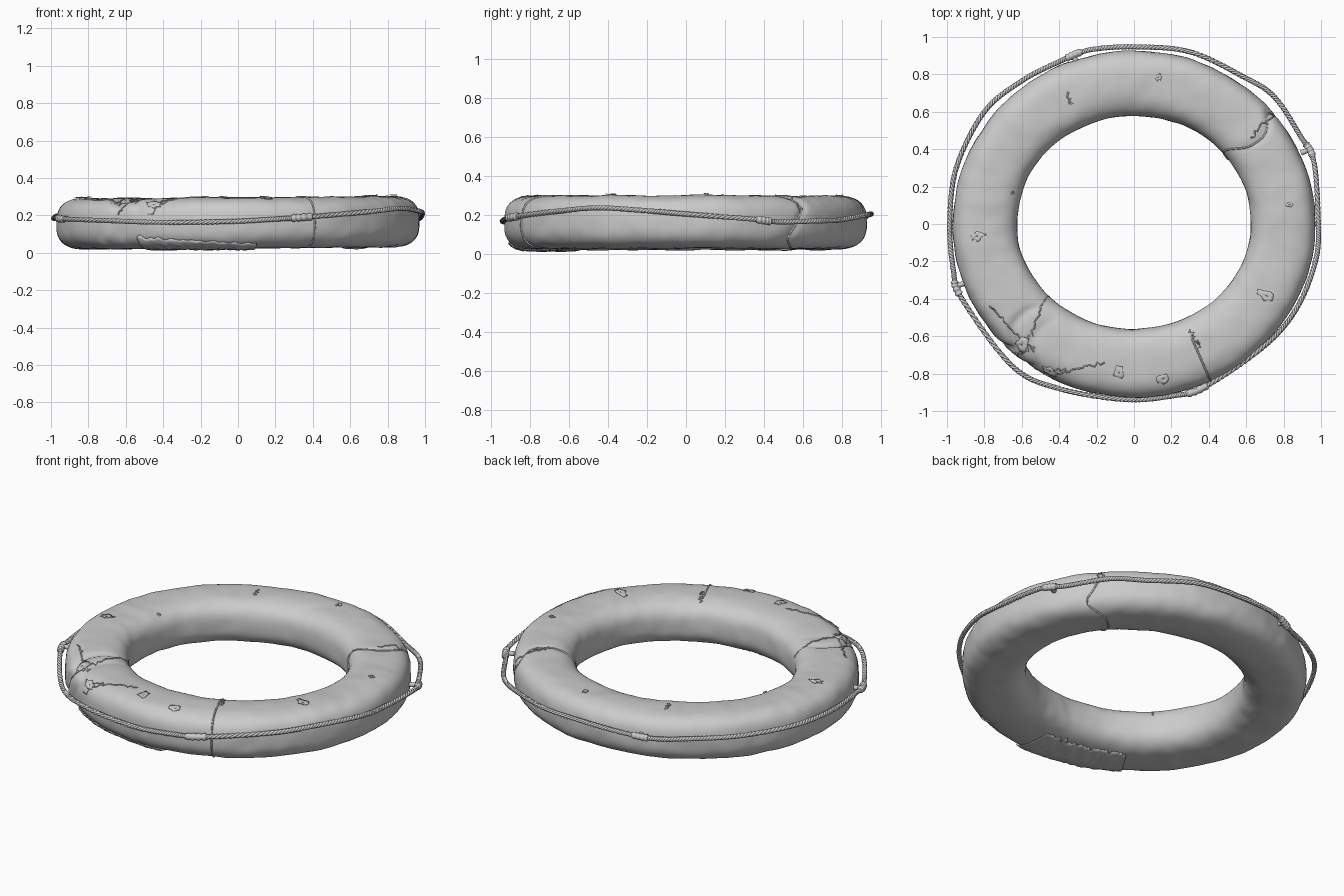
import bpy, bmesh, math, random
from mathutils import Vector, noise

if "Cube" in bpy.data.objects:
    bpy.data.objects.remove(bpy.data.objects["Cube"])

random.seed(4)
A_OUT, B_OUT, A_IN, B_IN = 0.97, 0.927, 0.625, 0.57
ZC, HH = 0.16, 0.136


def power(v, n):
    return math.copysign(abs(v) ** (2 / n), v)


def base(t, p):
    # t: angle round the ring, p: angle round the section (0 outer, pi/2 top)
    n = 3.1 if math.cos(p) > 0 else 2.6
    f = (power(math.cos(p), n) + 1) / 2
    x = (A_IN + (A_OUT - A_IN) * f) * math.cos(t)
    y = (B_IN + (B_OUT - B_IN) * f) * math.sin(t)
    return Vector((x, y + 0.008 * (1 - f), ZC + HH * power(math.sin(p), 2.8) + 0.006 * x))


def surf(t, p, off=0.0):
    # ring surface with soft lumps and pinched folds
    v = base(t, p)
    d = Vector((math.cos(p) * math.cos(t), math.cos(p) * math.sin(t), math.sin(p)))
    lump = 0.006 * noise.noise(v * 5) + 0.003 * noise.noise(v * 13)
    for deg, depth, w in ((38, 0.014, 0.02), (224, 0.022, 0.03), (233, 0.012, 0.03)):
        q = (t % math.tau) - math.radians(deg) - 0.05 * math.sin(3 * p)
        lump -= depth * math.exp(-(q / w) ** 2) * max(0, math.cos(p - 0.7))
    return v + d * (lump + off)


def locate(x, y):
    # ring angle and section angle of a spot on the top face
    t, f = math.atan2(y, x), 0.5
    for _ in range(5):
        a, b = A_IN + (A_OUT - A_IN) * f, B_IN + (B_OUT - B_IN) * f
        f = min(0.99, max(0.01, f * 1 + (math.hypot(x / a, y / b) - 1) * a / (A_OUT - A_IN)))
        t = math.atan2(y / b, x / a)
    u = 2 * f - 1
    n = 3.1 if u > 0 else 2.6
    return t, math.acos(math.copysign(abs(u) ** (n / 2), u))


def grid_mesh(name, rows, close_u=False, close_v=False, thick=0):
    bm = bmesh.new()
    g = [[bm.verts.new(c) for c in r] for r in rows]
    nu, nv = len(g), len(g[0])
    for i in range(nu if close_u else nu - 1):
        for j in range(nv if close_v else nv - 1):
            a, b = (i + 1) % nu, (j + 1) % nv
            bm.faces.new((g[i][j], g[a][j], g[a][b], g[i][b]))
    bmesh.ops.recalc_face_normals(bm, faces=bm.faces)
    me = bpy.data.meshes.new(name)
    bm.to_mesh(me)
    bm.free()
    me.shade_smooth()
    ob = bpy.data.objects.new(name, me)
    bpy.context.collection.objects.link(ob)
    if thick:
        mod = ob.modifiers.new("thickness", "SOLIDIFY")
        mod.thickness = thick
        mod.offset = 0
    return ob


def tube(name, pts, r, sides=6, closed=False):
    rows, n = [], len(pts)
    for i, c in enumerate(pts):
        prv = pts[i - 1] if closed or i else pts[i]
        nxt = pts[(i + 1) % n] if closed or i < n - 1 else pts[i]
        d = (nxt - prv).normalized()
        ref = Vector((0, 0, 1)) if abs(d.z) < 0.9 else Vector((c.x, c.y, 0)).normalized()
        s = d.cross(ref).normalized()
        u = s.cross(d)
        k = r(i / (n - 1)) if callable(r) else r
        rows.append([c + k * (s * math.cos(a) + u * math.sin(a))
                     for a in (math.tau * j / sides for j in range(sides))])
    return grid_mesh(name, rows, closed, True)


# Inflated ring body
grid_mesh("ring_body", [[surf(math.tau * i / 320, math.tau * j / 56) for j in range(56)]
                        for i in range(320)], True, True)

# Grab rope centre line
KEYS = [Vector(k) for k in (
    (-.24, .93, .2), (0, .947, .205), (.3, .92, .2), (.58, .79, .175), (.75, .68, .17),
    (.89, .47, .165), (.962, .33, .18), (.985, 0, .205), (.97, -.2, .222), (.87, -.45, .237),
    (.7, -.65, .22), (.38, -.87, .192), (.2, -.92, .18), (-.05, -.938, .167),
    (-.4, -.88, .163), (-.65, -.76, .17), (-.92, -.4, .18), (-.965, -.25, .185),
    (-.985, 0, .185), (-.95, .3, .2), (-.8, .6, .21), (-.6, .765, .2), (-.4, .868, .185))]


def rope_at(s):
    i = int(s)
    n, q = len(KEYS), s - int(s)
    a, b, c, d = (KEYS[(i + k) % n] for k in (-1, 0, 1, 2))
    return 0.5 * (2 * b + (c - a) * q + (2 * a - 5 * b + 4 * c - d) * q * q
                  + (3 * b - a - 3 * c + d) * q ** 3)


# Three twisted strands
N, TURNS = 1200, 110
line = [rope_at(len(KEYS) * i / N) for i in range(N)]
for k in range(3):
    pts = []
    for i, c in enumerate(line):
        d = (line[(i + 1) % N] - line[i - 1]).normalized()
        s = d.cross(Vector((0, 0, 1))).normalized()
        a = math.tau * (TURNS * i / N + k / 3)
        pts.append(c + 0.0065 * (s * math.cos(a) + s.cross(d) * math.sin(a)))
    tube(f"rope_strand_{k + 1}", pts, 0.0078, 6, True)

# Sleeves where the rope is fixed to the ring
for k, (x, y) in enumerate(((.325, -.885), (.93, .395), (-.32, .9), (-.943, -.33))):
    s = min((i for i in range(N)), key=lambda i: (line[i].xy - Vector((x, y))).length)
    pts = [line[(s + i) % N] for i in range(-15, 16)]
    tube(f"rope_sleeve_{k + 1}", pts,
         lambda q: 0.001 if q in (0, 1) else 0.019 + 0.002 * math.sin(q * 25), 12)
    mid = line[s]
    inward = Vector((mid.x, mid.y, 0)).normalized()
    tube(f"sleeve_anchor_{k + 1}", [mid, mid - inward * 0.05], 0.014, 8)

# Seam welts: one right round the section, one across the outside
for name, deg, lo, hi in (("seam_right", 38, -115, 245), ("seam_front", -65, -60, 105)):
    pts = [surf(math.radians(deg) + 0.05 * math.sin(3 * p) * (deg > 0), p, 0.002)
           for p in (math.radians(lo + (hi - lo) * i / 60) for i in range(61))]
    tube(name, pts, 0.005)

# Loose torn cover along the lower front
rows = []
for i in range(60):
    t = math.radians(236 + 40 * i / 59)
    top = math.radians(-22 - 22 * (i / 59) + 8 * noise.noise(Vector((i * .3, 0, 0))))
    low = math.radians(-112 + 12 * noise.noise(Vector((i * .4, 5, 0))))
    rows.append([surf(t, top + (low - top) * j / 12,
                      0.006 + 0.008 * abs(noise.noise(Vector((i * .25, j * .5, 2)))))
                 for j in range(13)])
grid_mesh("torn_cover", rows, thick=0.004)


# Scuffs: ragged flakes lying on the top
def flake(name, x, y, size):
    t, p = locate(x, y)
    rows = []
    ragged = [random.uniform(0.6, 1.2) for _ in range(14)]
    for rr in (0.02, 0.5, 1):
        rows.append([surf(t + size * rr * k * math.cos(math.tau * j / 14) * 1.2,
                          p + size * rr * k * math.sin(math.tau * j / 14) * 6,
                          0.003 + 0.005 * rr * random.random())
                     for j, k in enumerate(ragged)])
    grid_mesh(name, rows, False, True, 0.003)


for k, (x, y, s) in enumerate(((.16, -.83, .035), (-.08, -.8, .028), (-.45, -.79, .04),
                               (-.84, -.07, .025), (.71, -.39, .028), (.13, .78, .015),
                               (-.6, -.65, .045), (.83, .1, .012), (-.65, .16, .014))):
    flake(f"scuff_{k + 1}", x, y, s)


# Cracks and creases drawn across the cover
def crack(name, ends, r=0.004):
    a, b = Vector(ends[:2]), Vector(ends[2:])
    pts = []
    for i in range(17):
        c = a.lerp(b, i / 16) + 0.012 * Vector((random.uniform(-1, 1), random.uniform(-1, 1)))
        pts.append(surf(*locate(c.x, c.y), 0.001))
    tube(name, pts, r)


for k, e in enumerate(((-.77, -.44, -.55, -.68), (-.47, -.4, -.58, -.66), (-.5, -.82, -.15, -.74),
                       (-.66, -.71, -.53, -.66), (.3, -.58, .35, -.67), (.62, .45, .76, .6),
                       (-.36, .7, -.33, .63), (-.46, -.77, -.33, -.79))):
    crack(f"crack_{k + 1}", e)
